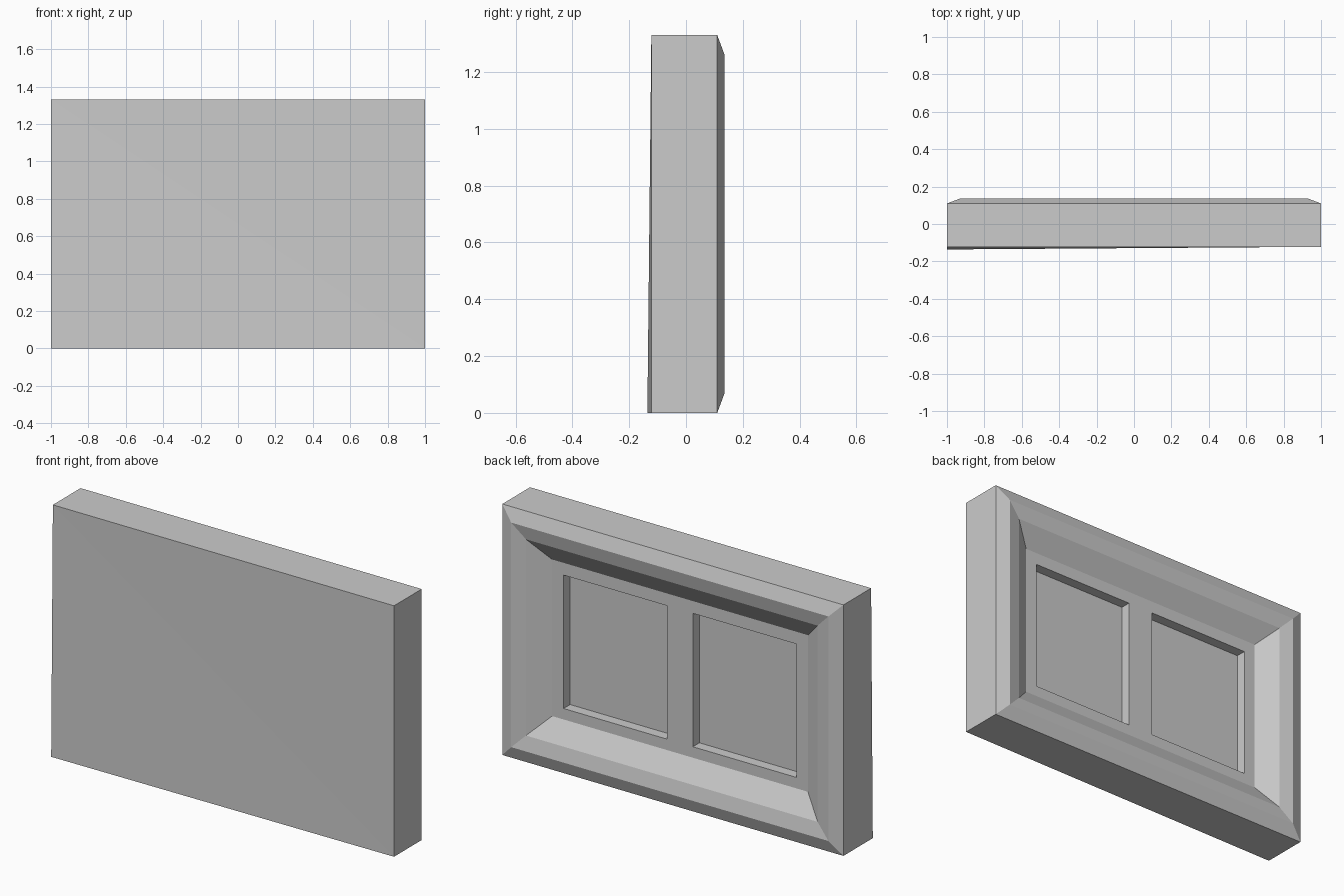
import bpy
import bmesh

cube = bpy.data.objects.get("Cube")
if cube:
    bpy.data.objects.remove(cube, do_unlink=True)

W, H = 1.0, 1.33              # half width, height
PANEL_Y, FLOOR_Y = 0.05, -0.005

grey = bpy.data.materials.new("plain grey")
grey.use_nodes = True
color = (0.6, 0.6, 0.6, 1)
grey.diffuse_color = color
grey.node_tree.nodes["Principled BSDF"].inputs["Base Color"].default_value = color


def rect(bm, x0, x1, z0, z1, y):
    """Four vertices of an upright rectangle."""
    return [bm.verts.new((x, y, z)) for x, z in ((x0, z0), (x1, z0), (x1, z1), (x0, z1))]


def bridge(bm, a, b):
    """Wall of quads joining two rectangles."""
    for i in range(4):
        j = (i + 1) % 4
        bm.faces.new((a[i], b[i], b[j], a[j]))


def finish(bm, name):
    bmesh.ops.remove_doubles(bm, verts=bm.verts, dist=0.0001)
    mesh = bpy.data.meshes.new(name)
    bm.to_mesh(mesh)
    bm.free()
    mesh.materials.append(grey)
    bpy.context.collection.objects.link(bpy.data.objects.new(name, mesh))


# Frame: mitred moulding swept by insetting the outline, closed in front
bm = bmesh.new()
profile = [(0, -0.122), (0, 0.11), (0.07, 0.136), (0.145, 0.119), (0.25, PANEL_Y)]
rings = [rect(bm, -W + i, W - i, i, H - i, y) for i, y in profile]
for a, b in zip(rings, rings[1:]):
    bridge(bm, a, b)
front = rings[0]
front[0].co.y = -0.136        # one lower corner is pulled slightly forward
bm.faces.new((front[0], front[1], front[3]))
bm.faces.new((front[1], front[2], front[3]))
finish(bm, "frame")

# Inner panel: grid of cells, with the two window cells sunk inwards
bm = bmesh.new()
xs = [-0.75, -0.683, -0.075, 0.075, 0.683, 0.75]
zs = [0.25, 0.308, 1.015, H - 0.25]
for i in range(len(xs) - 1):
    for k in range(len(zs) - 1):
        cell = (xs[i], xs[i + 1], zs[k], zs[k + 1])
        outer = rect(bm, *cell, PANEL_Y)
        if k == 1 and i in (1, 3):
            floor = rect(bm, *cell, FLOOR_Y)
            bridge(bm, outer, floor)
            outer = floor
        bm.faces.new(outer[::-1])
finish(bm, "recessed_panel")
